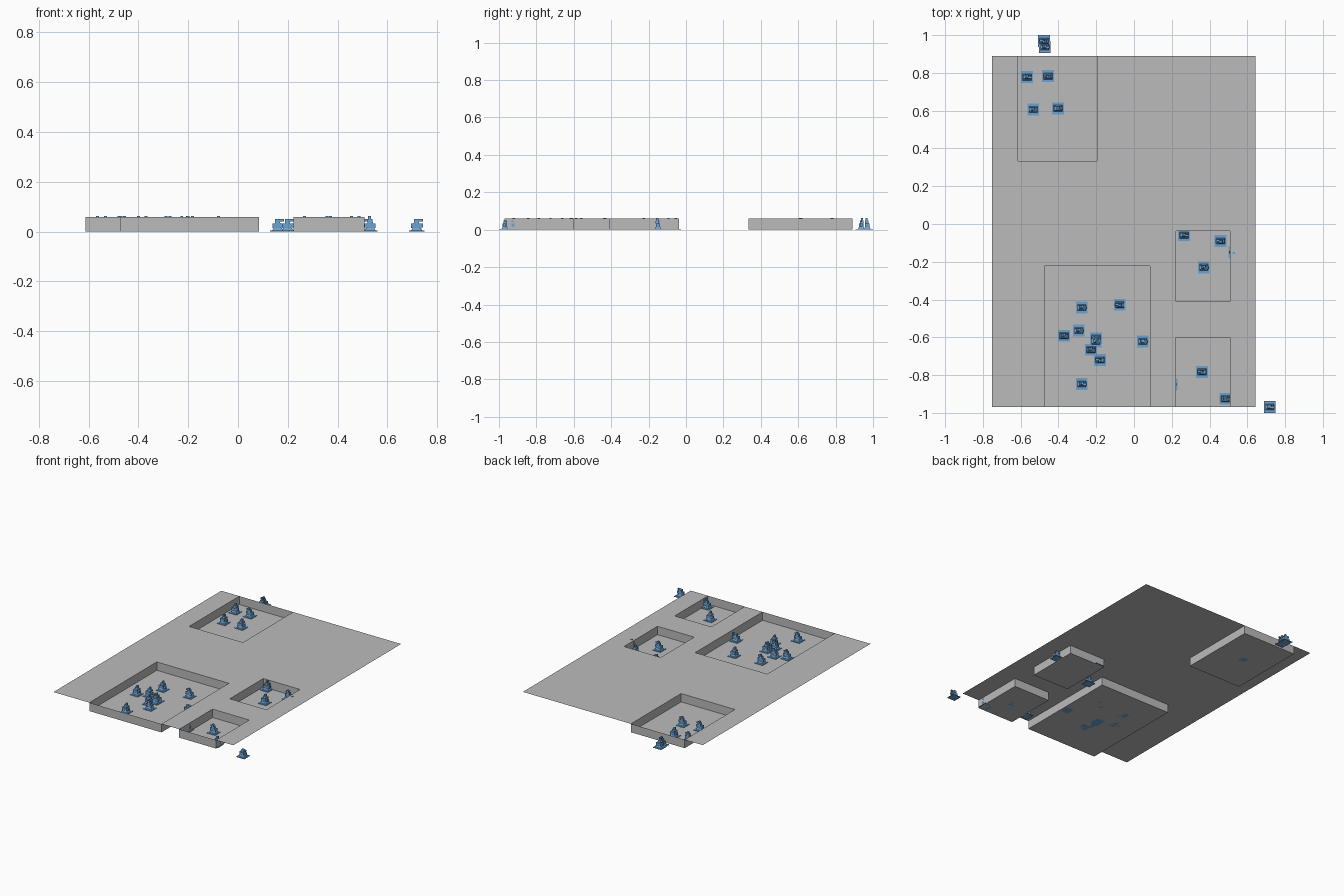
import bpy, bmesh
from mathutils import Matrix, Vector

if "Cube" in bpy.data.objects:
    bpy.data.objects.remove(bpy.data.objects["Cube"])


def material(name, rgb):
    m = bpy.data.materials.new(name)
    m.diffuse_color = (*rgb, 1)
    m.use_nodes = True
    m.node_tree.nodes["Principled BSDF"].inputs["Base Color"].default_value = m.diffuse_color
    return m


GREY = material("sheet grey", (0.50, 0.50, 0.50))
BLUE = material("steel blue", (0.15, 0.36, 0.64))


def finish(bm, name, mat):
    me = bpy.data.meshes.new(name)
    bm.to_mesh(me)
    bm.free()
    me.materials.append(mat)
    ob = bpy.data.objects.new(name, me)
    bpy.context.collection.objects.link(ob)
    return ob


# Thin ground sheet with four sunken rectangular pockets
TOP = 0.059
X0, X1, Y0, Y1 = -0.753, 0.643, -0.97, 0.89
pockets = [(-0.613, -0.195, 0.333, Y1), (-0.475, 0.085, Y0, -0.222),
           (0.223, 0.508, Y0, -0.60), (0.223, 0.508, -0.41, -0.038)]
xs = sorted({X0, X1, *[v for p in pockets for v in p[:2]]})
ys = sorted({Y0, Y1, *[v for p in pockets for v in p[2:]]})


def sunk(x, y):
    return any(a < x < b and c < y < d for a, b, c, d in pockets)


bm = bmesh.new()


def quad(*pts):
    bm.faces.new([bm.verts.new(p) for p in pts])


for xa, xb in zip(xs, xs[1:]):
    for ya, yb in zip(ys, ys[1:]):
        z = 0 if sunk((xa + xb) / 2, (ya + yb) / 2) else TOP
        quad((xa, ya, z), (xb, ya, z), (xb, yb, z), (xa, yb, z))
# pocket walls facing inward
for a, b, c, d in pockets:
    ring = [(a, c), (b, c), (b, d), (a, d)]
    for p, q in zip(ring, ring[1:] + ring[:1]):
        quad((*q, 0), (*p, 0), (*p, TOP), (*q, TOP))
bmesh.ops.remove_doubles(bm, verts=bm.verts, dist=1e-5)
bmesh.ops.dissolve_limit(bm, angle_limit=0.01, verts=bm.verts, edges=bm.edges)
finish(bm, "pocketed_sheet", GREY)


# Small machine: square base plate, tapered pedestal, body, arm and head
def box(bm, c, s, taper=1.0):
    r = bmesh.ops.create_cube(bm, size=1)
    for v in r["verts"]:
        k = taper if v.co.z > 0 else 1
        v.co = Vector((v.co.x * s[0] * k, v.co.y * s[1] * k, v.co.z * s[2])) + Vector(c)


def machine_mesh(flip, height):
    bm = bmesh.new()
    box(bm, (0, 0, 0.002), (0.062, 0.062, 0.004))                # base plate
    box(bm, (0, 0, 0.0095), (0.046, 0.034, 0.011), 0.72)         # pedestal
    box(bm, (-0.005, 0, 0.024), (0.034, 0.022, 0.018))           # body
    box(bm, (0.018, 0, 0.025), (0.016, 0.014, 0.016))            # side motor
    box(bm, (-0.001, 0.003, 0.041), (0.022, 0.020, 0.018), 0.85)  # shoulder
    box(bm, (0.014, -0.002, 0.046), (0.022, 0.010, 0.009))       # forward arm
    if height > 0.052:
        box(bm, (0.002, 0.004, (0.049 + height) / 2), (0.012, 0.012, height - 0.049))  # head
    if flip:
        bmesh.ops.transform(bm, matrix=Matrix.Rotation(3.14159265, 4, 'Z'), verts=bm.verts)
    return bm


spots = [(-0.566, 0.778), (-0.455, 0.783), (-0.534, 0.606), (-0.402, 0.612),
         (-0.476, 0.969), (-0.472, 0.937), (0.265, -0.059), (0.458, -0.09),
         (0.37, -0.23), (-0.276, -0.442), (-0.076, -0.428), (-0.371, -0.591),
         (-0.292, -0.564), (-0.201, -0.605), (-0.203, -0.622), (-0.228, -0.665),
         (-0.18, -0.72), (0.047, -0.622), (-0.276, -0.847), (0.36, -0.783),
         (0.484, -0.925), (0.718, -0.969), (0.53, -0.15), (0.16, -0.27), (0.20, -0.85)]
low = {17, 21, 23, 24}
for i, (x, y) in enumerate(spots):
    ob = finish(machine_mesh(i % 3 == 1, 0.05 if i in low else 0.062), f"machine_{i + 1}", BLUE)
    ob.location = (x, y, 0)
